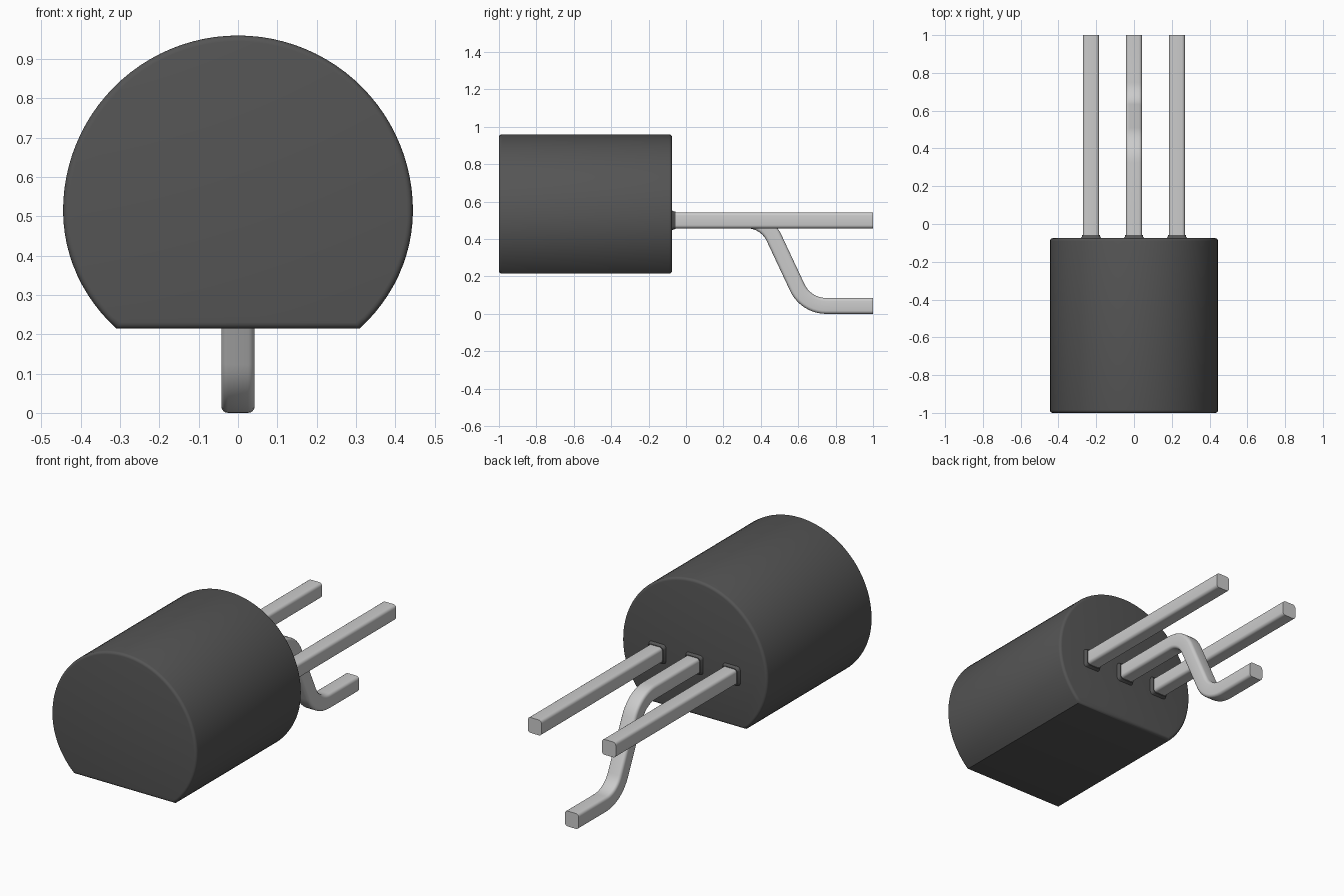
import bpy, bmesh, math
from mathutils import Vector

if "Cube" in bpy.data.objects:
    bpy.data.objects.remove(bpy.data.objects["Cube"], do_unlink=True)


def material(name, rgb):
    m = bpy.data.materials.new(name)
    m.use_nodes = True
    m.diffuse_color = (*rgb, 1)
    m.node_tree.nodes["Principled BSDF"].inputs["Base Color"].default_value = (*rgb, 1)
    return m


dark = material("dark plastic", (0.09, 0.09, 0.09))
metal = material("tinned metal", (0.60, 0.60, 0.60))


def loft(name, rings, mat):
    """Skin a list of equally long closed rings and cap both ends."""
    bm = bmesh.new()
    loops = [[bm.verts.new(p) for p in ring] for ring in rings]
    n = len(loops[0])
    for a, b in zip(loops, loops[1:]):
        for i in range(n):
            j = (i + 1) % n
            bm.faces.new((a[i], a[j], b[j], b[i]))
    bm.faces.new(loops[0])
    bm.faces.new(loops[-1])
    bmesh.ops.recalc_face_normals(bm, faces=bm.faces)
    mesh = bpy.data.meshes.new(name)
    bm.to_mesh(mesh)
    bm.free()
    ob = bpy.data.objects.new(name, mesh)
    bpy.context.collection.objects.link(ob)
    mesh.materials.append(mat)
    bpy.ops.object.select_all(action="DESELECT")
    ob.select_set(True)
    bpy.context.view_layer.objects.active = ob
    bpy.ops.object.shade_smooth_by_angle(angle=math.radians(40))
    return ob


def rounded_square(half, r, steps=4):
    pts = []
    for q, (sx, sy) in enumerate(((1, 1), (-1, 1), (-1, -1), (1, -1))):
        for k in range(steps + 1):
            a = math.pi / 2 * (q + k / steps)
            pts.append((sx * (half - r) + r * math.cos(a),
                        sy * (half - r) + r * math.sin(a)))
    return pts


# Body: round top, slightly flattened lower sides, flat underside
CZ, RX, LOW, FLAT = 0.515, 0.445, 0.418, 0.215
a0 = -math.asin((CZ - FLAT) / LOW)


def body_ring(y, inset):
    ring = []
    for k in range(73):
        a = a0 + (math.pi - 2 * a0) * k / 72
        ry = RX if math.sin(a) > 0 else LOW
        z = CZ + (ry - inset) * math.sin(a)
        ring.append((( RX - inset) * math.cos(a), y, max(z, FLAT + inset)))
    return ring


R = 0.015
front = [(-1 + R - R * math.cos(t), R - R * math.sin(t))
         for t in (math.pi / 8 * k for k in range(5))]
stations = front + [(-0.075 - (y + 1), i) for y, i in reversed(front)]
loft("body", [body_ring(y, i) for y, i in stations], dark)

# Leads: rounded square section swept along a path in the side plane
H, PITCH, LEAD_Z = 0.0425, 0.2275, 0.5
SECTION = rounded_square(H, 0.017)


def sweep(name, x, path):
    """path holds (y, z, downward angle) stations."""
    rings = [[(x + u, y + v * math.sin(a), z + v * math.cos(a)) for u, v in SECTION]
             for y, z, a in path]
    return loft(name, rings, metal)


def bend(corner, a_in, a_out, radius, steps=10):
    """Arc stations that round off one corner of the path."""
    t = radius * math.tan(abs(a_out - a_in) / 2)
    s = 1 if a_out > a_in else -1
    start = Vector(corner) - t * Vector((math.cos(a_in), -math.sin(a_in)))
    centre = start - s * radius * Vector((math.sin(a_in), math.cos(a_in)))
    out = []
    for k in range(steps + 1):
        a = a_in + (a_out - a_in) * k / steps
        p = centre + s * radius * Vector((math.sin(a), math.cos(a)))
        out.append((p.x, p.y, a))
    return out


for side, x in (("right", -PITCH), ("left", PITCH)):
    sweep(side + "_lead", x, [(-0.08, LEAD_Z, 0), (1, LEAD_Z, 0)])

slope = math.radians(65)
sweep("middle_lead", 0,
      [(-0.08, LEAD_Z, 0)]
      + bend((0.427, LEAD_Z), 0, slope, 0.16)
      + bend((0.641, H), slope, 0, 0.17)
      + [(1, H, 0)])

# Flared collars where the leads leave the body
for side, x in (("right", -PITCH), ("middle", 0), ("left", PITCH)):
    rings = [[(x + u, y, LEAD_Z + v) for u, v in rounded_square(h, 0.017)]
             for y, h in ((-0.08, 0.056), (-0.068, 0.049), (-0.057, 0.046))]
    loft(side + "_collar", rings, dark)
